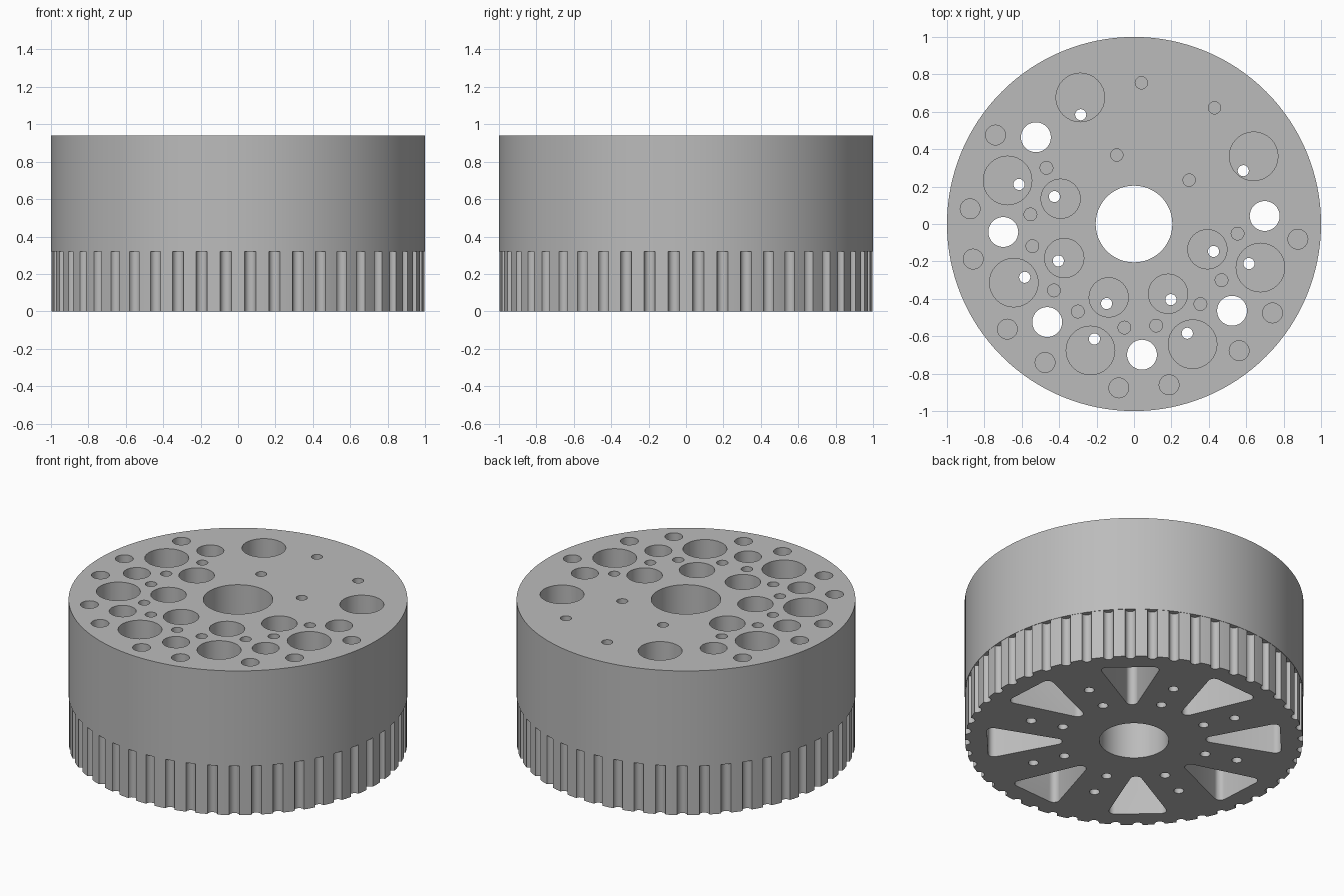
import bpy, bmesh
from math import sin, cos, radians, pi

cube = bpy.data.objects.get("Cube")
if cube:
    bpy.data.objects.remove(cube, do_unlink=True)

HEIGHT, STEP = 0.94, 0.32      # total height, top of the toothed part
FIRST = 3.5                    # angle of the first window
EIGHTH = 45.0

grey = bpy.data.materials.new("metal_grey")
grey.use_nodes = True
grey.diffuse_color = (0.5, 0.5, 0.5, 1)
grey.node_tree.nodes["Principled BSDF"].inputs["Base Color"].default_value = (0.5, 0.5, 0.5, 1)


def polar(radius, degrees):
    return radius * cos(radians(degrees)), radius * sin(radians(degrees))


def arc(cx, cy, radius, start, end, steps):
    """Points along an arc, both ends included."""
    return [(cx + dx, cy + dy) for dx, dy in
            (polar(radius, start + (end - start) * i / steps) for i in range(steps + 1))]


def circle(radius, centre=(0, 0), sides=32):
    return arc(*centre, radius, 0, 360, sides)[:-1]


def rotate(points, degrees):
    c, s = cos(radians(degrees)), sin(radians(degrees))
    return [(x * c - y * s, x * s + y * c) for x, y in points]


def extrude(name, outlines, low, high):
    """One object made of prisms, one for each closed outline."""
    bm = bmesh.new()
    for outline in outlines:
        base = bm.faces.new([bm.verts.new((x, y, low)) for x, y in outline])
        top = bmesh.ops.extrude_face_region(bm, geom=[base])["geom"]
        verts = [v for v in top if isinstance(v, bmesh.types.BMVert)]
        bmesh.ops.translate(bm, verts=verts, vec=(0, 0, high - low))
    bmesh.ops.recalc_face_normals(bm, faces=bm.faces)
    mesh = bpy.data.meshes.new(name)
    bm.to_mesh(mesh)
    bm.free()
    mesh.materials.append(grey)
    obj = bpy.data.objects.new(name, mesh)
    bpy.context.collection.objects.link(obj)
    return obj


def activate(obj):
    bpy.ops.object.select_all(action="DESELECT")
    obj.select_set(True)
    bpy.context.view_layer.objects.active = obj


def cut(obj, outlines, low, high):
    cutter = extrude("cutter", outlines, low, high)
    cutter.hide_render = True
    mod = obj.modifiers.new("cut", "BOOLEAN")
    mod.operation, mod.solver, mod.object = "DIFFERENCE", "EXACT", cutter
    activate(obj)
    bpy.ops.object.modifier_apply(modifier=mod.name)
    bpy.data.objects.remove(cutter, do_unlink=True)


bore = circle(0.205, sides=64)

# Through holes above six of the windows
window_angles = [FIRST + EIGHTH * i for i in range(8)]
through = [circle(0.08, polar(0.7, a)) for a in window_angles if a < 10 or a > 130]

# Upper drum with its pattern of round pockets
drum_holes = [bore] + through
for i in range(5):
    a = 161 + EIGHTH * i
    drum_holes.append(circle(0.13, polar(0.715, a)))
    drum_holes.append(circle(0.105, polar(0.415, a)))
    # small pairs either side of each pocket column
    for side in (a - 13.7, a + 13.7):
        drum_holes.append(circle(0.053, polar(0.88, side)))
        drum_holes.append(circle(0.034, polar(0.556, side)))
# open sector
for a in (29.5, 113):
    drum_holes.append(circle(0.13, polar(0.735, a)))
for radius, a in ((0.377, 38.5), (0.38, 104), (0.756, 55.3), (0.756, 87)):
    drum_holes.append(circle(0.033, polar(radius, a)))
drum = extrude("drum", [circle(1.0, sides=128)], STEP, HEIGHT)
cut(drum, drum_holes, STEP - 0.1, HEIGHT + 0.1)

# Toothed wheel: rounded grooves around the rim
TEETH, GROOVE = 48, 0.03
pitch = 360 / TEETH
rim = []
for i in range(TEETH):
    groove = arc(0.997, 0, GROOVE, 270, 90, 8)
    land = [polar(0.998, pitch / 2)]
    rim += rotate(groove + land, (i + 0.5) * pitch)
wheel = extrude("toothed_wheel", [rim], 0, STEP)

# Rounded triangular windows, wide end outward
triangle = (arc(0.83, 0.135, 0.035, 0, 110, 6) + arc(0.46, 0, 0.035, 110, 250, 8)
            + arc(0.83, -0.135, 0.035, 250, 360, 6))
windows = [rotate(triangle, a) for a in window_angles]
cut(wheel, windows, -0.1, STEP - 0.02)

# Bore, through holes and bolt holes between the windows
bolts = [circle(0.03, polar(r, a + EIGHTH / 2), 20) for a in window_angles for r in (0.45, 0.65)]
cut(wheel, [bore] + bolts + through, -0.1, STEP + 0.1)

for obj in (drum, wheel):
    activate(obj)
    bpy.ops.object.shade_smooth_by_angle(angle=pi / 6)
